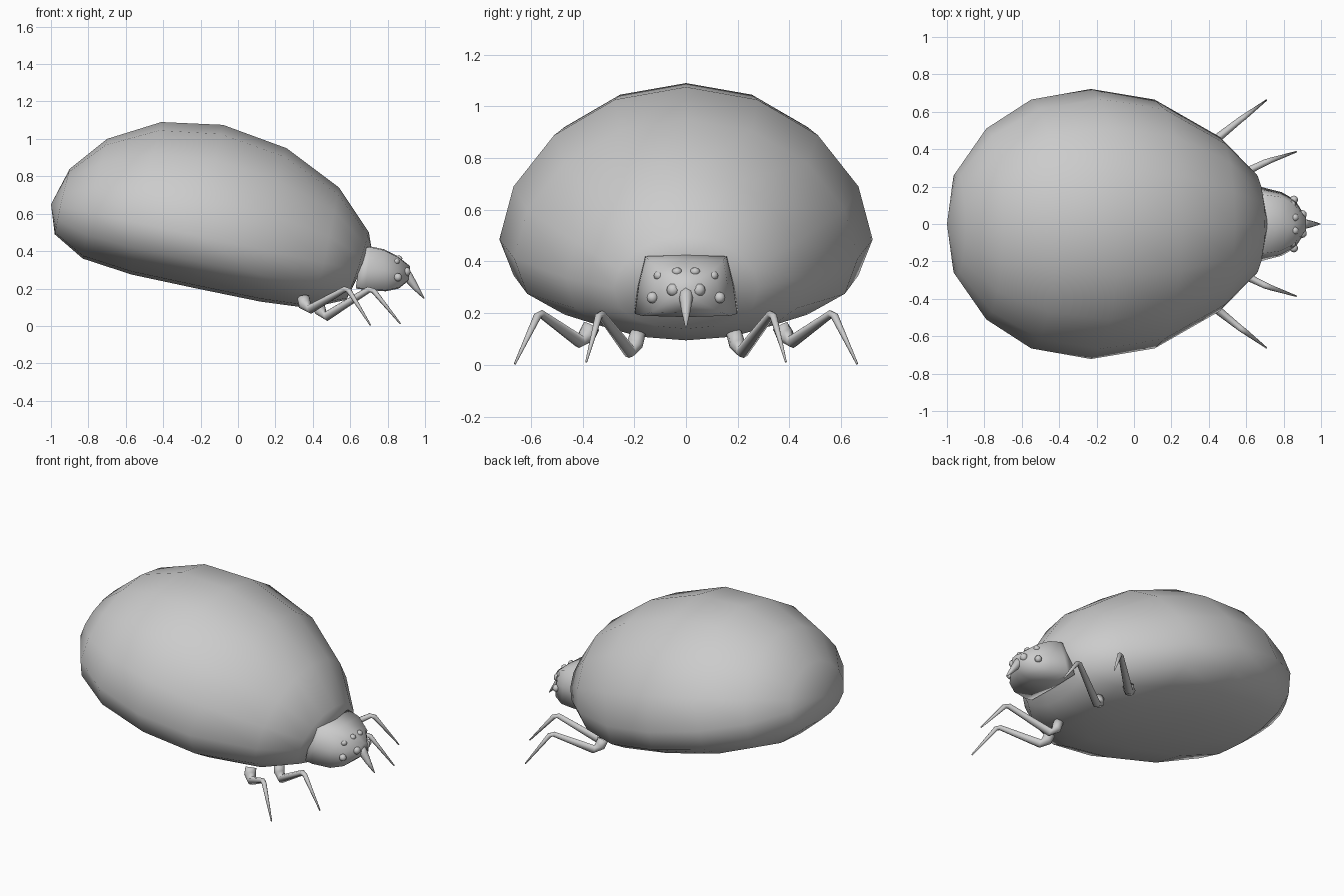
import bpy, bmesh
from math import sin, cos, tau
from mathutils import Vector

if "Cube" in bpy.data.objects:
    bpy.data.objects.remove(bpy.data.objects["Cube"])


def loft(name, rings, start=None, end=None):
    """Skin a list of closed rings; ends close to a pole point or a flat cap."""
    bm = bmesh.new()
    rows = [[bm.verts.new(p) for p in ring] for ring in rings]
    n = len(rows[0])
    for a, b in zip(rows, rows[1:]):
        for i in range(n):
            j = (i + 1) % n
            bm.faces.new((a[i], a[j], b[j], b[i]))
    for row, pole in ((rows[0], start), (rows[-1], end)):
        if pole is None:
            bm.faces.new(row)
        else:
            tip = bm.verts.new(pole)
            for i in range(n):
                bm.faces.new((row[i], row[(i + 1) % n], tip))
    bmesh.ops.recalc_face_normals(bm, faces=bm.faces)
    mesh = bpy.data.meshes.new(name)
    bm.to_mesh(mesh)
    bm.free()
    mesh.shade_smooth()
    obj = bpy.data.objects.new(name, mesh)
    bpy.context.collection.objects.link(obj)
    return obj


def tube(name, path, sides=8):
    """Tapered limb through (x, y, z, radius) points."""
    pts = [Vector(p[:3]) for p in path]
    rings = []
    for i, p in enumerate(pts):
        d = (pts[min(i + 1, len(pts) - 1)] - pts[max(i - 1, 0)]).normalized()
        u = d.cross(Vector((-d.y, d.x, 0.05))).normalized()
        v = d.cross(u)
        r = path[i][3]
        rings.append([p + r * (cos(tau * k / sides) * u + sin(tau * k / sides) * v)
                      for k in range(sides)])
    return loft(name, rings)


def ball(name, loc, scale):
    bpy.ops.mesh.primitive_uv_sphere_add(segments=10, ring_count=6, radius=1, location=loc)
    obj = bpy.context.object
    obj.name = name
    obj.scale = scale
    bpy.ops.object.shade_smooth()


# Swollen body: slanted 16-sided rings (top x, top z, side x, half width, bottom x, bottom z)
stations = [
    (-0.90, 0.84, -0.95, 0.28, -0.98, 0.49),
    (-0.70, 1.00, -0.79, 0.51, -0.83, 0.36),
    (-0.41, 1.09, -0.55, 0.665, -0.57, 0.275),
    (-0.08, 1.075, -0.23, 0.722, -0.22, 0.20),
    (0.26, 0.95, 0.11, 0.665, 0.12, 0.13),
    (0.54, 0.74, 0.46, 0.465, 0.38, 0.095),
    (0.70, 0.50, 0.64, 0.28, 0.58, 0.14),
]
body = []
for tx, tz, sx, w, bx, bz in stations:
    sz = 0.436 - 0.214 * sx
    ring = []
    for k in range(16):
        s, c = sin(tau * k / 16), cos(tau * k / 16)
        ex, ez, power = (tx, tz, 1.1) if s > 0 else (bx, bz, 0.75)  # belly is fuller
        t = abs(s) ** power
        ring.append((sx + (ex - sx) * t, w * c, sz + (ez - sz) * t))
    body.append(ring)
loft("body", body, (-1.0, 0, 0.65), (0.715, 0, 0.41))

# Head: tapering trapezoid (top x, bottom x, top z, bottom z, top half width, bottom half width)
head = []
for tx, bx, tz, bz, wt, wb in [
    (0.66, 0.63, 0.42, 0.205, 0.16, 0.20),
    (0.71, 0.68, 0.42, 0.198, 0.155, 0.198),
    (0.78, 0.79, 0.405, 0.19, 0.145, 0.17),
    (0.85, 0.86, 0.37, 0.205, 0.11, 0.13),
    (0.92, 0.91, 0.315, 0.245, 0.03, 0.05),
]:
    mx, mz, wm = (tx + bx) / 2, (tz + bz) / 2, (wt + wb) / 2 + 0.005
    head.append([(tx, 0, tz + 0.005), (tx, wt, tz), (mx, wm, mz), (bx, wb, bz),
                 (bx, 0, bz - 0.005), (bx, -wb, bz), (mx, -wm, mz), (tx, -wt, tz)])
loft("head", head)

# Biting mouthpart
tube("proboscis", [(0.88, 0, 0.30, 0.03), (0.915, 0, 0.255, 0.026),
                   (0.95, 0, 0.205, 0.017), (0.995, 0, 0.147, 0.003)])

# Eyes, brow and cheek bumps plus legs, mirrored to both sides
for side, s in (("left", 1), ("right", -1)):
    ball(f"inner_eye_{side}", (0.86, s * 0.035, 0.36), (0.02, 0.02, 0.017))
    ball(f"outer_eye_{side}", (0.845, s * 0.105, 0.345), (0.02, 0.02, 0.018))
    ball(f"cheek_{side}", (0.855, s * 0.13, 0.26), (0.022, 0.022, 0.022))
    ball(f"jaw_{side}", (0.90, s * 0.05, 0.29), (0.024, 0.025, 0.025))
    tube(f"front_leg_{side}", [
        (0.43, s * 0.185, 0.125, 0.03), (0.44, s * 0.198, 0.08, 0.032),
        (0.47, s * 0.217, 0.05, 0.025), (0.70, s * 0.328, 0.195, 0.017),
        (0.725, s * 0.338, 0.188, 0.015), (0.868, s * 0.386, 0.012, 0.004)])
    tube(f"rear_leg_{side}", [
        (0.35, s * 0.365, 0.15, 0.034), (0.356, s * 0.383, 0.115, 0.035),
        (0.385, s * 0.41, 0.09, 0.026), (0.572, s * 0.56, 0.197, 0.016),
        (0.592, s * 0.574, 0.19, 0.015), (0.708, s * 0.662, 0.004, 0.004)])
